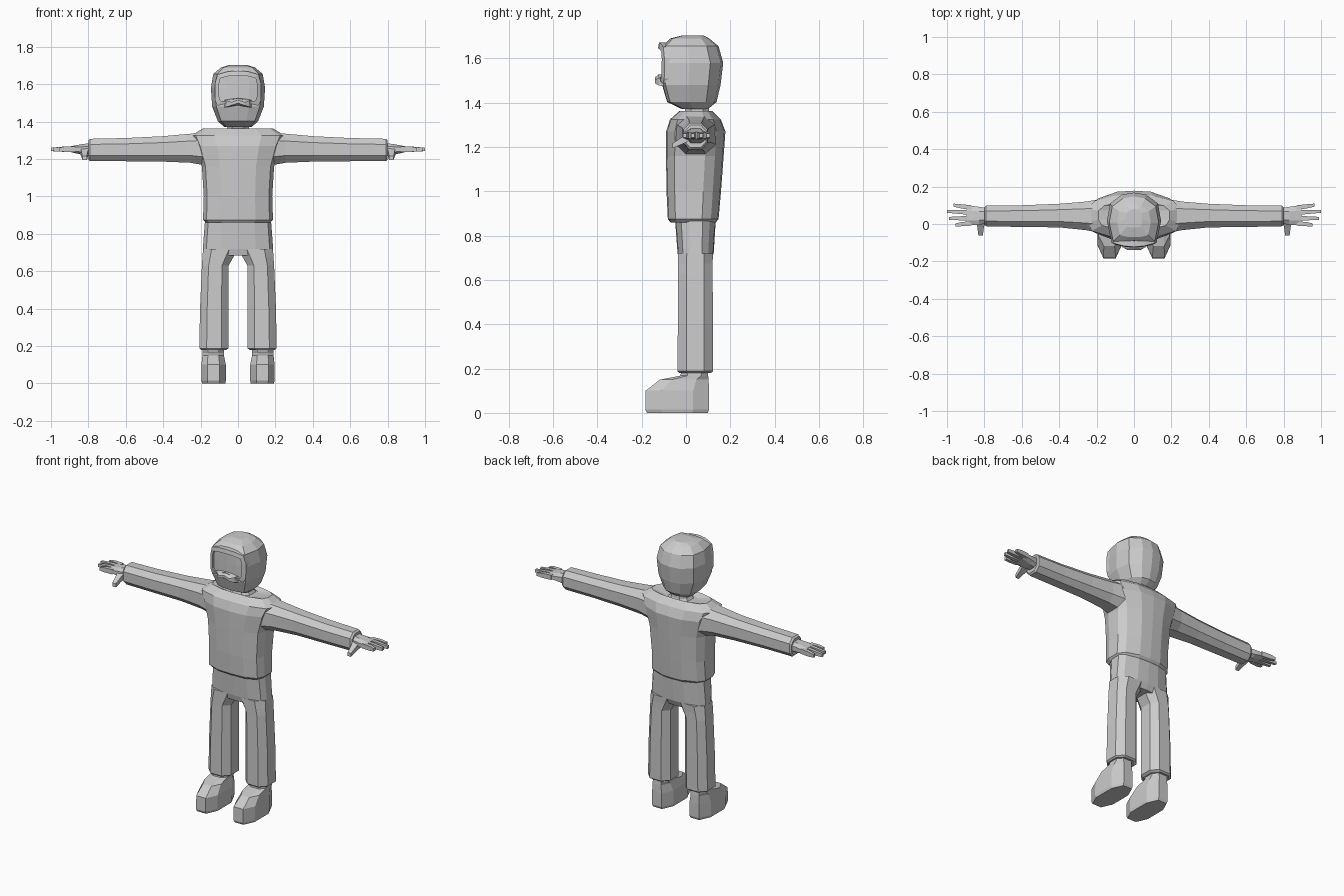
import bpy, bmesh, math
from mathutils import Vector

grey = bpy.data.materials.new("plain_grey")
grey.diffuse_color = (0.6, 0.6, 0.6, 1)


def loft(name, rings, mirror=False):
    """Skin a list of equal-length point rings, cap both ends."""
    bm = bmesh.new()
    vs = [[bm.verts.new(p) for p in r] for r in rings]
    n = len(vs[0])
    for a, b in zip(vs, vs[1:]):
        for i in range(n):
            j = (i + 1) % n
            bm.faces.new((a[i], a[j], b[j], b[i]))
    bm.faces.new(vs[0][::-1])
    bm.faces.new(vs[-1])
    bmesh.ops.recalc_face_normals(bm, faces=bm.faces[:])
    me = bpy.data.meshes.new(name)
    bm.to_mesh(me)
    bm.free()
    me.materials.append(grey)
    ob = bpy.data.objects.new(name, me)
    bpy.context.collection.objects.link(ob)
    if mirror:
        ob.modifiers.new("mirror", 'MIRROR')
    return ob


def symmetric(half):
    """Complete a right-half outline (front centre to back centre)."""
    return half + [(-x, y) for x, y in half[-2:0:-1]]


OCT = [(.5, -1), (1, -.5), (1, .5), (.5, 1), (-.5, 1), (-1, .5), (-1, -.5), (-.5, -1)]
BODY = symmetric([(0, -1), (.5, -.96), (.9, -.7), (1, -.3), (1, .35), (.84, .7), (.4, .96), (0, 1)])
SKULL = symmetric([(0, -1), (.42, -.98), (.84, -.88), (1, -.1), (.88, .58), (.45, .92), (0, 1)])


def flat_ring(shape, z, x0, x1, y0, y1):
    cx, cy, rx, ry = (x0 + x1) / 2, (y0 + y1) / 2, (x1 - x0) / 2, (y1 - y0) / 2
    return [(cx + u * rx, cy + v * ry, z) for u, v in shape]


def side_ring(shape, x, y0, y1, z0, z1):
    cy, cz, ry, rz = (y0 + y1) / 2, (z0 + z1) / 2, (y1 - y0) / 2, (z1 - z0) / 2
    return [(x, cy + u * ry, cz + v * rz) for u, v in shape]


# Jacket body: z, half width, front, back
loft("jacket", [flat_ring(BODY, z, -w, w, a, b) for z, w, a, b in [
    (.86, .172, -.07, .135), (.875, .187, -.082, .147), (1.0, .183, -.088, .158),
    (1.16, .193, -.09, .17), (1.27, .225, -.09, .178), (1.325, .25, -.072, .157),
    (1.362, .19, -.03, .12), (1.345, .09, -.01, .11)]])

# Neck
loft("neck", [flat_ring(OCT, z, -w, w, a, b) for z, w, a, b in [
    (1.32, .085, -.02, .12), (1.36, .058, -.005, .105), (1.42, .055, -.005, .1)]])

# Trousers
loft("trouser_seat", [flat_ring(BODY, z, -w, w, a, b) for z, w, a, b in [
    (.685, .15, -.03, .11), (.72, .188, -.038, .125), (.88, .176, -.05, .135)]])
loft("trouser_leg", [flat_ring(OCT, z, *r) for z, r in [
    (.18, (.062, .197, -.03, .112)), (.188, (.05, .207, -.038, .122)),
    (.4, (.05, .203, -.037, .122)), (.63, (.05, .193, -.036, .12)),
    (.675, (.025, .19, -.036, .12)), (.72, (0, .187, -.036, .122))]], True)

# Boots
loft("boot", [flat_ring(OCT, z, *r) for z, r in [
    (0, (.068, .192, -.176, .098)), (.015, (.065, .196, -.184, .104)),
    (.1, (.065, .196, -.182, .104)), (.15, (.075, .19, -.118, .102)),
    (.168, (.075, .19, -.025, .1)), (.22, (.078, .187, -.015, .098))]], True)

# Sleeves: x, front, back, bottom, top
loft("sleeve", [side_ring(OCT, *r) for r in [
    (.17, -.05, .135, 1.165, 1.345), (.255, -.033, .12, 1.18, 1.335), (.4, -.018, .108, 1.186, 1.322),
    (.6, -.016, .1, 1.188, 1.312), (.79, -.012, .098, 1.188, 1.308), (.8, -.004, .09, 1.197, 1.299)]], True)

# Hands
loft("palm", [side_ring(OCT, *r) for r in [
    (.78, .004, .084, 1.215, 1.285), (.83, -.004, .092, 1.222, 1.28),
    (.895, -.008, .1, 1.237, 1.268)]], True)
SQ = [(-1, -1), (1, -1), (1, 1), (-1, 1)]
for name, y, tip_y, tip_x in [("index", .003, -.005, .955), ("middle", .031, .03, .99),
                              ("ring", .06, .068, 1.0), ("little", .088, .101, .965)]:
    loft(name + "_finger", [
        side_ring(SQ, .87, y - .012, y + .012, 1.238, 1.268),
        side_ring(SQ, .925, (y + tip_y) / 2 - .011, (y + tip_y) / 2 + .011, 1.238, 1.267),
        side_ring(SQ, tip_x, tip_y - .008, tip_y + .008, 1.242, 1.26)], True)
loft("thumb", [[(cx + u * w, y, z + v * h) for u, v in SQ] for cx, w, y, z, h in [
    (.818, .028, .02, 1.25, .02), (.82, .018, -.015, 1.23, .016), (.82, .012, -.062, 1.205, .011)]], True)

# Helmet: z, half width, front, back
loft("helmet", [flat_ring(SKULL, z, -w, w, a, b) for z, w, a, b in [
    (1.372, .075, -.02, .1), (1.403, .108, -.085, .138), (1.48, .138, -.108, .156),
    (1.58, .145, -.108, .168), (1.655, .132, -.107, .147), (1.69, .09, -.07, .105),
    (1.703, .045, -.02, .08)]])

# Visor frame: curved band around a recessed glass panel
OUTER = symmetric([(0, 1.515), (.05, 1.5), (.108, 1.485), (.122, 1.51), (.124, 1.6),
                   (.11, 1.652), (.055, 1.668), (0, 1.672)])
INNER = symmetric([(0, 1.528), (.045, 1.514), (.088, 1.508), (.1, 1.522), (.102, 1.6),
                   (.094, 1.632), (.05, 1.643), (0, 1.646)])


def face_ring(shape, y):
    return [(x, y + 1.6 * x * x, z) for x, z in shape]


loft("visor_frame", [face_ring(OUTER, -.09), face_ring(OUTER, -.122),
                     face_ring(INNER, -.126), face_ring(INNER, -.111)])

# Nose guard under the visor
loft("nose_guard", [[(w * u, y + .8 * (w * u) ** 2, z + h * v + (.012 if u == 0 else 0))
                     for u, v in [(-1, -1), (0, -1), (1, -1), (1, 1), (0, 1), (-1, 1)]]
                    for y, w, z, h in [(-.1, .075, 1.495, .022), (-.128, .06, 1.495, .016),
                                       (-.14, .035, 1.495, .008)]])
